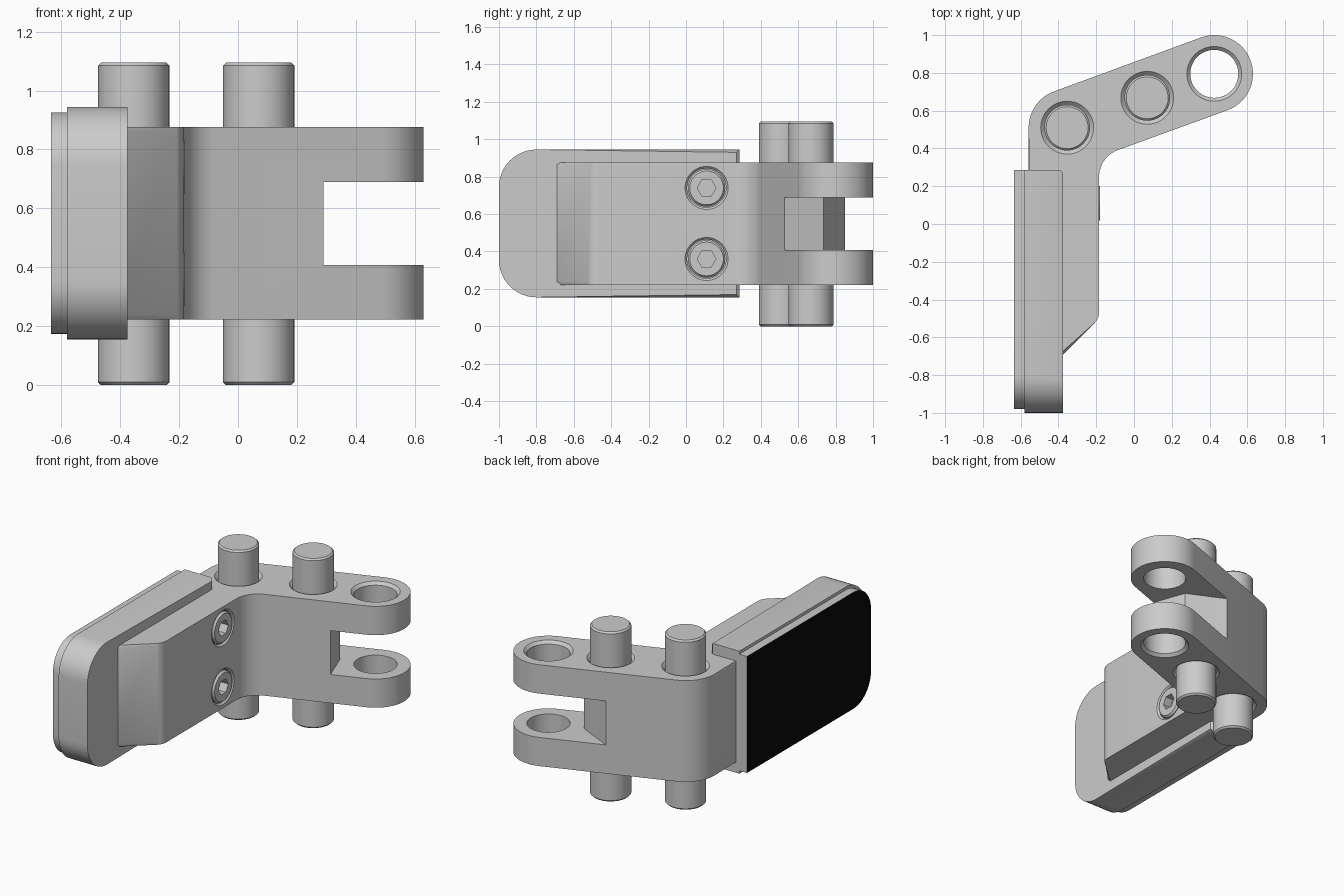
import bpy, bmesh
from math import pi, sin, cos, radians
from mathutils import Matrix, Vector

if "Cube" in bpy.data.objects:
    bpy.data.objects.remove(bpy.data.objects["Cube"])

TO_X = Matrix(((0, 0, 1, 0), (1, 0, 0, 0), (0, 1, 0, 0), (0, 0, 0, 1)))  # local z -> world x
FLAT = Matrix.Identity(4)


def arc(cx, cy, r, a0, a1, n):
    return [(cx + r * cos(radians(a0 + (a1 - a0) * i / n)),
             cy + r * sin(radians(a0 + (a1 - a0) * i / n))) for i in range(n + 1)]


def finish(bm, name):
    bmesh.ops.recalc_face_normals(bm, faces=bm.faces)
    me = bpy.data.meshes.new(name)
    bm.to_mesh(me)
    bm.free()
    ob = bpy.data.objects.new(name, me)
    bpy.context.collection.objects.link(ob)
    return ob


def prism(name, pts, z0, z1, m=FLAT, bevel=0, rims=()):
    """Extrude an outline from z0 to z1 and chamfer the chosen rims."""
    bm = bmesh.new()
    lo = [bm.verts.new((x, y, z0)) for x, y in pts]
    hi = [bm.verts.new((x, y, z1)) for x, y in pts]
    n = len(pts)
    bm.faces.new(lo[::-1])
    bm.faces.new(hi)
    for i in range(n):
        j = (i + 1) % n
        bm.faces.new((lo[i], lo[j], hi[j], hi[i]))
    if bevel:
        edges = [e for e in bm.edges if any(all(abs(v.co.z - z) < 1e-6 for v in e.verts) for z in rims)]
        bmesh.ops.bevel(bm, geom=edges, offset=bevel, segments=1, affect='EDGES')
    bm.transform(m)
    return finish(bm, name)


def lathe(name, prof, loc, m=FLAT, n=48, phase=0):
    """Solid of revolution from (radius, height) pairs."""
    bm = bmesh.new()
    rings = [[bm.verts.new((r * cos(phase + 2 * pi * i / n), r * sin(phase + 2 * pi * i / n), z))
              for i in range(n)] for r, z in prof]
    for a, b in zip(rings, rings[1:]):
        for i in range(n):
            j = (i + 1) % n
            bm.faces.new((a[i], a[j], b[j], b[i]))
    bm.faces.new(rings[0][::-1])
    bm.faces.new(rings[-1])
    bm.transform(Matrix.Translation(Vector(loc)) @ m)
    return finish(bm, name)


def cut(ob, cutters):
    for c in cutters:
        mod = ob.modifiers.new("cut", 'BOOLEAN')
        mod.operation, mod.solver, mod.object = 'DIFFERENCE', 'EXACT', c
        bpy.context.view_layer.objects.active = ob
        bpy.ops.object.modifier_apply(modifier=mod.name)
        bpy.data.objects.remove(c)


Z0, Z1 = 0.222, 0.876
PINS = [(-0.354, 0.51), (0.07, 0.668)]
EYE = (0.425, 0.795)
FACE = -0.185
SCREWS = [0.36, 0.74]

# Bent bracket arm
outline = [(-0.558, -0.735), (-0.42, -0.735)]
outline += arc(-0.265, -0.467, 0.08, -45, 0, 5)
outline += arc(-0.035, 0.25, 0.15, 180, 110, 10)
outline += arc(*EYE, 0.205, -70, 110, 24)
outline += arc(*PINS[0], 0.204, 110, 180, 10)
body = prism("bracket_arm", outline, Z0, Z1, bevel=0.017, rims=(Z0, Z1))

# Fork slot, eye hole, countersinks and screw pockets
cutters = [prism("slot_cutter", [(0.36, 0.335), (1, 0.3), (1, 1.2), (-0.2, 1.2), (-0.255, 0.963),
                                 (-0.02, 0.848), (0.215, 0.735)], 0.407, 0.69),
           lathe("eye_cutter", [(0.127, 0), (0.127, 1.2)], (*EYE, 0))]
for x, y in PINS + [EYE]:
    r = 0.145 if (x, y) == EYE else 0.14
    cutters.append(lathe("sink_top", [(r - 0.022, Z1 - 0.022), (r + 0.01, Z1 + 0.01)], (x, y, 0)))
    cutters.append(lathe("sink_low", [(r + 0.01, Z0 - 0.01), (r - 0.022, Z0 + 0.022)], (x, y, 0)))
for z in SCREWS:
    cutters.append(lathe("pocket", [(0.104, -0.06), (0.104, -0.011), (0.12, 0.005)],
                         (FACE, 0.11, z), TO_X))
cut(body, cutters)
parts = [body]

# Dowel pins
for i, (x, y) in enumerate(PINS):
    parts.append(lathe(f"pin_{i + 1}", [(0.111, 0), (0.121, 0.01), (0.121, 1.085), (0.111, 1.095)], (x, y, 0)))

# Socket head screws
for i, z in enumerate(SCREWS):
    s = lathe(f"screw_{i + 1}", [(0.1, -0.08), (0.1, -0.008), (0.09, 0.004)], (FACE, 0.11, z), TO_X)
    cut(s, [lathe("hex_cutter", [(0.05, -0.05), (0.05, 0.05)], (FACE, 0.11, z), TO_X, n=6)])
    parts.append(s)


# Pad and backing plate, rounded at the front end only
def pad_outline(y0, y1, z0, z1, r):
    return ([(y1, z0), (y1, z1)] + arc(y0 + r, z1 - r, r, 90, 180, 12)
            + arc(y0 + r, z0 + r, r, 180, 270, 12))


parts.append(prism("pad_holder", pad_outline(-1, 0.285, 0.155, 0.945, 0.2), -0.58, -0.375,
                   TO_X, bevel=0.015, rims=(-0.375,)))
plate = prism("pad_plate", pad_outline(-0.98, 0.285, 0.174, 0.926, 0.18), -0.635, -0.575, TO_X)
parts.append(plate)

# Black contact face
grey = bpy.data.materials.new("plate_grey")
grey.diffuse_color = (0.6, 0.6, 0.6, 1)
grey.use_nodes = True
grey.node_tree.nodes["Principled BSDF"].inputs["Base Color"].default_value = grey.diffuse_color
black = bpy.data.materials.new("contact_black")
black.diffuse_color = (0.003, 0.003, 0.003, 1)
black.use_nodes = True
black.node_tree.nodes["Principled BSDF"].inputs["Base Color"].default_value = black.diffuse_color
plate.data.materials.append(grey)
plate.data.materials.append(black)
for f in plate.data.polygons:
    f.material_index = 1 if f.normal.x < -0.9 else 0

# Smooth curves, sharp edges
for ob in bpy.context.view_layer.objects:
    ob.select_set(ob in parts)
bpy.context.view_layer.objects.active = body
bpy.ops.object.shade_smooth_by_angle(angle=radians(30))
